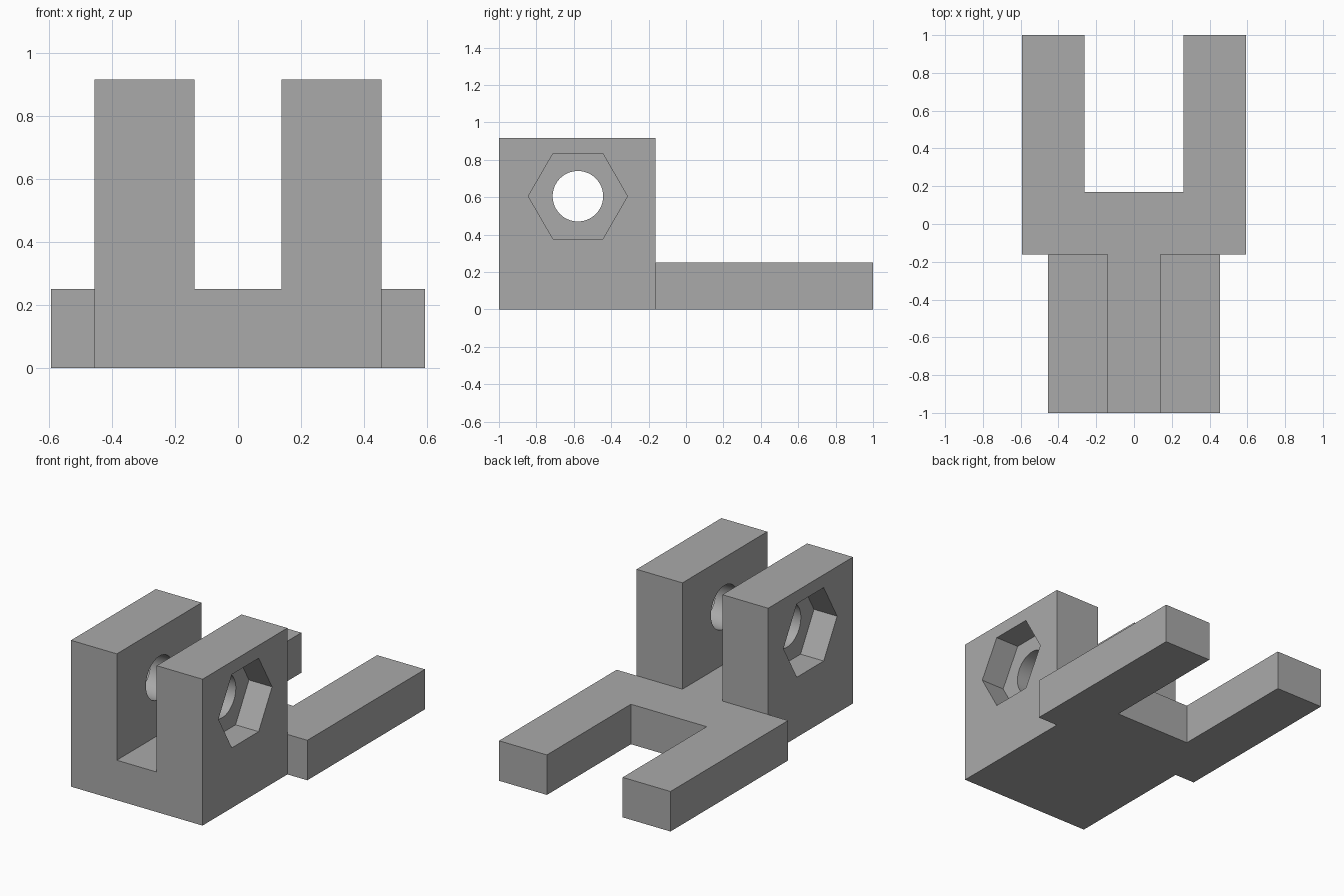
import bpy
import bmesh
from math import radians
from mathutils import Matrix, Vector

cube = bpy.data.objects.get("Cube")
if cube:
    bpy.data.objects.remove(cube, do_unlink=True)

# Main dimensions
BACK, JOINT, FRONT = 1.0, -0.162, -1.0
BASE_H, ARM_H = 0.25, 0.915
ARM_OUT, ARM_IN = 0.455, 0.138
FORK_OUT, FORK_IN, FORK_ROOT = 0.593, 0.262, 0.17
BORE = Vector((0, -0.578, 0.605))
BORE_R, HEX_R, HEX_DEPTH = 0.135, 0.265, 0.16

grey = bpy.data.materials.new("plain grey")
grey.use_nodes = True
grey.diffuse_color = (0.4, 0.4, 0.4, 1)
grey.node_tree.nodes["Principled BSDF"].inputs["Base Color"].default_value = grey.diffuse_color


def finish(name, bm):
    bmesh.ops.recalc_face_normals(bm, faces=bm.faces)
    mesh = bpy.data.meshes.new(name)
    bm.to_mesh(mesh)
    bm.free()
    mesh.materials.append(grey)
    obj = bpy.data.objects.new(name, mesh)
    bpy.context.collection.objects.link(obj)
    return obj


def extrude_half(name, half, place, along):
    """Mirror a half outline over x, place it in space and extrude it."""
    outline = half + [(-x, v) for x, v in reversed(half)]
    bm = bmesh.new()
    face = bm.faces.new([bm.verts.new(place(x, v)) for x, v in outline])
    new = bmesh.ops.extrude_face_region(bm, geom=[face])["geom"]
    bmesh.ops.translate(bm, vec=along, verts=[g for g in new if isinstance(g, bmesh.types.BMVert)])
    return finish(name, bm)


def cross_cylinder(name, sides, radius, length, x):
    """Prism lying along x, with corners pointing to front and back."""
    bm = bmesh.new()
    bmesh.ops.create_cone(bm, cap_ends=True, segments=sides, radius1=radius,
                          radius2=radius, depth=length)
    bmesh.ops.rotate(bm, verts=bm.verts, matrix=Matrix.Rotation(radians(90), 3, "Y"))
    # Put a corner on the y axis
    corner = max(bm.verts, key=lambda v: v.co.y)
    if abs(corner.co.z) > radius / 100:
        bmesh.ops.rotate(bm, verts=bm.verts, matrix=Matrix.Rotation(radians(90), 3, "X"))
    bmesh.ops.translate(bm, verts=bm.verts, vec=BORE + Vector((x, 0, 0)))
    obj = finish(name, bm)
    obj.hide_render = True
    return obj


def combine(target, other, operation):
    mod = target.modifiers.new(operation.title(), "BOOLEAN")
    mod.operation = operation
    mod.solver = "EXACT"
    mod.object = other
    bpy.context.view_layer.objects.active = target
    bpy.ops.object.modifier_apply(modifier=mod.name)
    bpy.data.objects.remove(other, do_unlink=True)


# Upright clevis: U-shaped front profile
bracket = extrude_half(
    "clevis_bracket",
    [(ARM_OUT, 0), (ARM_OUT, ARM_H), (ARM_IN, ARM_H), (ARM_IN, BASE_H)],
    lambda x, z: (x, FRONT, z), (0, JOINT - FRONT, 0))

# Flat rear fork: U-shaped plan
fork = extrude_half(
    "rear_fork",
    [(FORK_OUT, JOINT), (FORK_OUT, BACK), (FORK_IN, BACK), (FORK_IN, FORK_ROOT)],
    lambda x, y: (x, y, 0), (0, 0, BASE_H))
combine(bracket, fork, "UNION")

# Round bolt hole through both arms
combine(bracket, cross_cylinder("bolt_hole", 64, BORE_R, 2, 0), "DIFFERENCE")

# Hexagonal nut recess in each outer side
for side in (-1, 1):
    recess = cross_cylinder("nut_recess", 6, HEX_R, 2 * HEX_DEPTH, side * ARM_OUT)
    combine(bracket, recess, "DIFFERENCE")

bpy.ops.object.select_all(action="DESELECT")
bracket.select_set(True)
bpy.context.view_layer.objects.active = bracket
bpy.ops.object.shade_smooth_by_angle(angle=radians(30))
